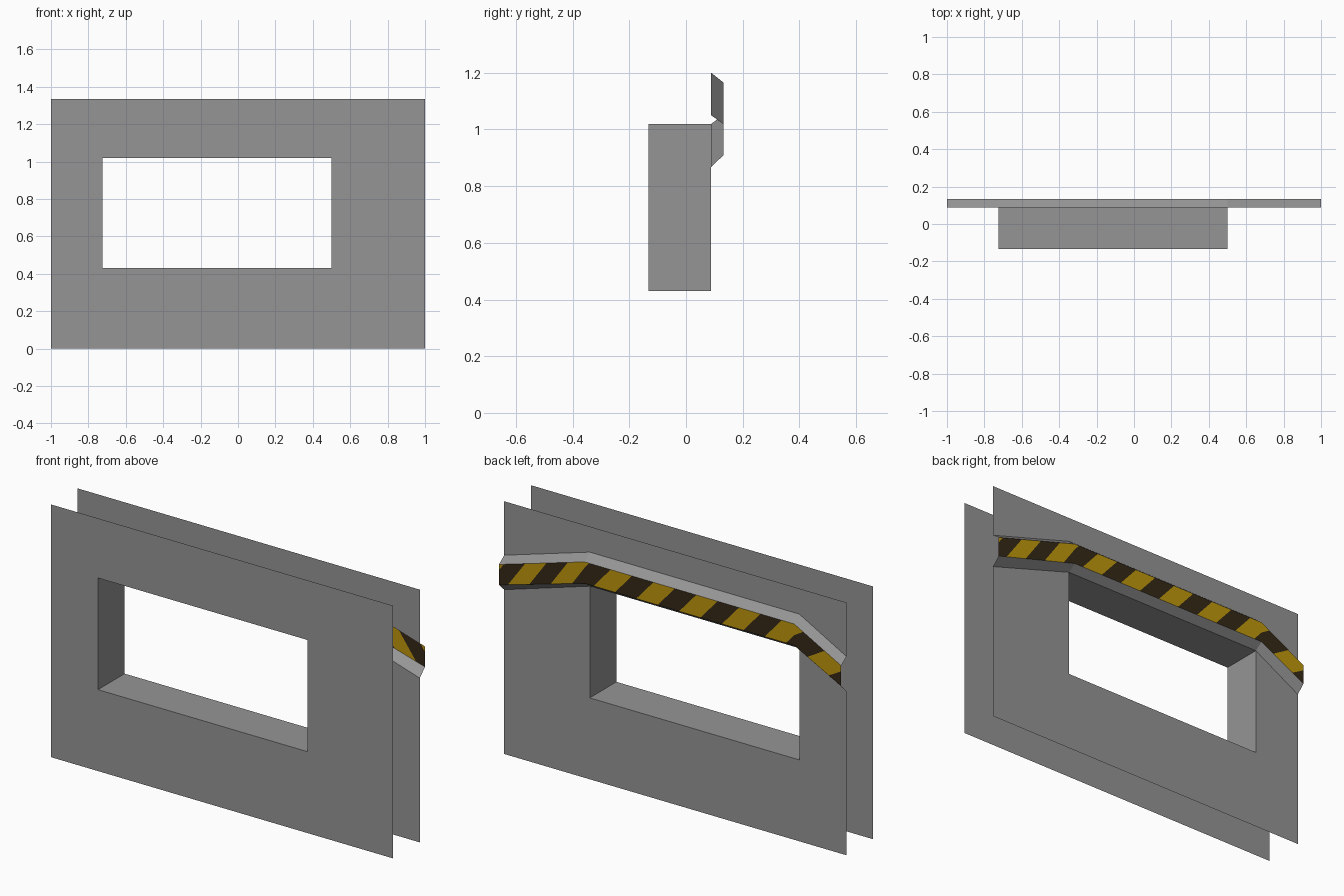
import bpy, bmesh
from mathutils import Vector

if "Cube" in bpy.data.objects:
    bpy.data.objects.remove(bpy.data.objects["Cube"])

FRONT, BACK, TRIM = -0.133, 0.089, 0.133      # y of the three layers
TOP = 1.335
X0, X1, Z0, Z1 = -0.725, 0.5, 0.43, 1.02      # window opening
BENDS = [-1.0, X0, X1, 1.0]                   # x of the trim's bends


def material(name, rgb):
    m = bpy.data.materials.new(name)
    m.diffuse_color = (*rgb, 1)
    m.use_nodes = True
    m.node_tree.nodes["Principled BSDF"].inputs["Base Color"].default_value = m.diffuse_color
    return m


grey = material("wall grey", (0.30, 0.30, 0.30))
yellow = material("hazard yellow", (0.52, 0.31, 0.004))
black = material("hazard black", (0.035, 0.022, 0.008))


def finish(name, bm, mats):
    me = bpy.data.meshes.new(name)
    bm.to_mesh(me)
    bm.free()
    for m in mats:
        me.materials.append(m)
    ob = bpy.data.objects.new(name, me)
    bpy.context.collection.objects.link(ob)
    return ob


def sheet(name, polys, facing):
    """Flat polygons, each turned towards its facing(centre) direction."""
    bm = bmesh.new()
    for p in polys:
        f = bm.faces.new([bm.verts.new(c) for c in p])
        f.normal_update()
        if f.normal.dot(Vector(facing(f.calc_center_median()))) < 0:
            f.normal_flip()
    bmesh.ops.remove_doubles(bm, verts=bm.verts, dist=1e-4)
    return finish(name, bm, [grey])


def level(x, end, mid):
    """Height of a trim line: flat over the window, sloping down at both ends."""
    if x < X0:
        t = (x + 1) / (X0 + 1)
    elif x > X1:
        t = (1 - x) / (1 - X1)
    else:
        t = 1
    return end + (mid - end) * t


# front panel: frame around the window
outer = [(-1, FRONT, 0), (1, FRONT, 0), (1, FRONT, TOP), (-1, FRONT, TOP)]
inner = [(X0, FRONT, Z0), (X1, FRONT, Z0), (X1, FRONT, Z1), (X0, FRONT, Z1)]
sheet("front_panel",
      [(outer[i], outer[(i + 1) % 4], inner[(i + 1) % 4], inner[i]) for i in range(4)],
      lambda c: (0, -1, 0))

# window lining between the panels
rim = [(x, BACK, z) for x, y, z in inner]
mid = Vector(((X0 + X1) / 2, (FRONT + BACK) / 2, (Z0 + Z1) / 2))
sheet("window_lining",
      [(inner[i], inner[(i + 1) % 4], rim[(i + 1) % 4], rim[i]) for i in range(4)],
      lambda c: mid - c)

# back panel, open behind the raised trim
low = [(x, BACK, level(x, 0.868, Z1)) for x in BENDS]
high = [(x, BACK, level(x, 1.05, 1.2)) for x in BENDS]
left = [(-1, BACK, 0), (X0, BACK, Z0), low[1], low[0]]
right = [(X1, BACK, Z0), (1, BACK, 0), low[3], low[2]]
sill = [(-1, BACK, 0), (1, BACK, 0), (X1, BACK, Z0), (X0, BACK, Z0)]
upper = [(high[i], high[i + 1], (BENDS[i + 1], BACK, TOP), (BENDS[i], BACK, TOP))
         for i in range(3)]
sheet("back_panel", [left, right, sill] + upper, lambda c: (0, 1, 0))

# sloped edges of the trim
lip_low = [(x, TRIM, level(x, 0.91, 1.052)) for x in BENDS]
lip_high = [(x, TRIM, level(x, 1.018, 1.165)) for x in BENDS]
for name, a, b, up in (("trim_lower_slope", low, lip_low, -1),
                       ("trim_upper_slope", high, lip_high, 1)):
    sheet(name, [(a[i], a[i + 1], b[i + 1], b[i]) for i in range(3)],
          lambda c, up=up: (0, 1, up))

# striped trim face: cut as a flat strip, then bent to shape
PERIOD, PHASE, LEAN, H = 0.25, 0.46, 0.10, 0.5
bm = bmesh.new()
bm.faces.new([bm.verts.new(c) for c in ((1, 0, -H), (-1, 0, -H), (-1, 0, H), (1, 0, H))])


def cut(x, normal):
    bmesh.ops.bisect_plane(bm, geom=bm.verts[:] + bm.edges[:] + bm.faces[:],
                           plane_co=(x, 0, 0), plane_no=normal, dist=1e-5)


for i in range(-14, 8):
    cut(PHASE + (i + 0.5) * PERIOD / 2, (1, 0, LEAN))
for x in (X0, X1):
    cut(x, (1, 0, 0))
for f in bm.faces:
    c = f.calc_center_median()
    s = (c.x + LEAN * c.z - PHASE) / PERIOD
    f.material_index = 1 if abs(s - round(s)) < 0.25 else 0
for v in bm.verts:
    lo, hi = level(v.co.x, 0.91, 1.052), level(v.co.x, 1.018, 1.165)
    v.co = (v.co.x, TRIM, lo + (hi - lo) * (v.co.z + H))
bm.normal_update()
for f in bm.faces:
    if f.normal.y < 0:
        f.normal_flip()
finish("hazard_stripe", bm, [yellow, black])
